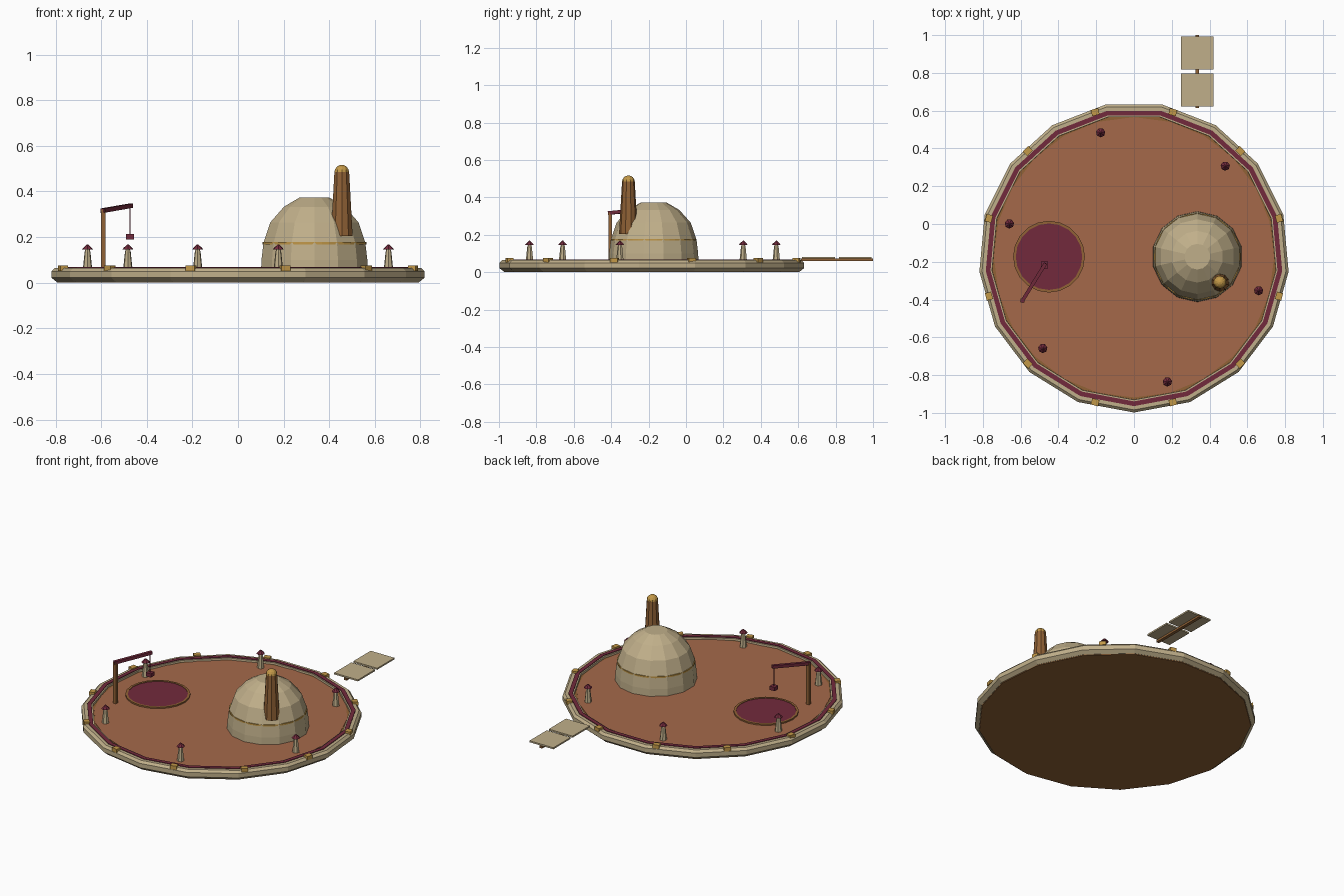
import bpy, bmesh, math
from mathutils import Vector

if "Cube" in bpy.data.objects:
    bpy.data.objects.remove(bpy.data.objects["Cube"])

def srgb(r, g, b):
    return tuple(((c / 255 + 0.055) / 1.055) ** 2.4 for c in (r, g, b)) + (1,)

def material(name, *rgb):
    m = bpy.data.materials.new(name)
    m.diffuse_color = srgb(*rgb)
    m.use_nodes = True
    m.node_tree.nodes["Principled BSDF"].inputs["Base Color"].default_value = m.diffuse_color
    return m

CREAM = material("cream", 192, 175, 138)
TERRA = material("terracotta", 165, 105, 74)
MAROON = material("maroon", 114, 42, 60)
BRASS = material("brass", 194, 152, 72)
BROWN = material("brown", 145, 98, 54)
CY = -0.176  # platform centre

def finish(name, bm, mats):
    bmesh.ops.recalc_face_normals(bm, faces=bm.faces)
    me = bpy.data.meshes.new(name)
    bm.to_mesh(me)
    bm.free()
    for m in mats:
        me.materials.append(m)
    ob = bpy.data.objects.new(name, me)
    bpy.context.collection.objects.link(ob)
    return ob

def lathe(name, profile, n, centre, mat, start=-90, closed=False):
    """Spin an (r, z) profile; open profiles get end caps, closed ones make rings."""
    bm = bmesh.new()
    rings = []
    for r, z in profile:
        rings.append([bm.verts.new((centre[0] + r * math.cos(a), centre[1] + r * math.sin(a), z))
                      for a in (math.radians(start) + math.tau * k / n for k in range(n))])
    pairs = list(zip(rings, rings[1:]))
    if closed:
        pairs.append((rings[-1], rings[0]))
    for lo, hi in pairs:
        for k in range(n):
            j = (k + 1) % n
            bm.faces.new((lo[k], lo[j], hi[j], hi[k]))
    if not closed:
        bm.faces.new(rings[0])
        bm.faces.new(rings[-1])
    return finish(name, bm, [mat])

def ring(name, r0, r1, z0, z1, n, centre, mat):
    return lathe(name, [(r0, z0), (r1, z0), (r1, z1), (r0, z1)], n, centre, mat, closed=True)

def box(name, centre, size, mat, turn=0):
    bm = bmesh.new()
    bmesh.ops.create_cube(bm, size=1)
    bmesh.ops.scale(bm, vec=size, verts=bm.verts)
    ob = finish(name, bm, [mat])
    ob.location = centre
    ob.rotation_euler.z = turn
    return ob

def beam(name, a, b, width, mat):
    a, b = Vector(a), Vector(b)
    ob = box(name, (a + b) / 2, (width, width, (b - a).length), mat)
    ob.rotation_euler = (b - a).to_track_quat('Z', 'Y').to_euler()
    return ob

P = (0, CY)

# Platform: hull rim, underside, floor and rim stripe
lathe("underside", [(0.796, 0.0), (0.798, 0.006)], 17, P, BROWN)
lathe("platform_rim", [(0.75, 0.004), (0.799, 0.004), (0.822, 0.022), (0.822, 0.05),
                       (0.808, 0.064), (0.755, 0.064)], 17, P, CREAM, closed=True)
lathe("floor_edge", [(0.757, 0.02), (0.757, 0.052)], 17, P, BROWN)
lathe("floor", [(0.742, 0.03), (0.742, 0.055)], 24, P, TERRA)
ring("rim_stripe", 0.763, 0.788, 0.055, 0.068, 17, P, MAROON)

# Brass cleats around the rim
for k in range(12):
    a = math.radians(15 + 30 * k)
    box(f"rim_cleat_{k + 1}", (0.795 * math.cos(a), CY + 0.795 * math.sin(a), 0.064),
        (0.034, 0.04, 0.024), BRASS, a)

# Lamp posts
for k in range(6):
    a = math.radians(45 + 60 * k)
    c = (0.683 * math.cos(a), CY + 0.683 * math.sin(a))
    lathe(f"lamp_post_{k + 1}", [(0.022, 0.05), (0.013, 0.135), (0.009, 0.148)], 7, c, CREAM)
    lathe(f"lamp_cap_{k + 1}", [(0.025, 0.145), (0.02, 0.152), (0.003, 0.168)], 7, c, MAROON)

# Dome with a brass band that just breaks through the facets
D = (0.335, CY + 0.003)
lathe("dome", [(0.24, 0.05), (0.238, 0.10), (0.229, 0.175), (0.198, 0.265),
               (0.137, 0.333), (0.068, 0.373)], 14, D, CREAM)
ring("dome_band", 0.215, 0.2285, 0.168, 0.178, 42, D, BRASS)

# Chimney with rounded brass tip
C = (0.455, -0.308)
lathe("chimney", [(0.05, 0.205), (0.034, 0.485)], 10, C, BROWN)
lathe("chimney_tip", [(0.034 * math.cos(t), 0.483 + 0.034 * math.sin(t))
                      for t in (math.radians(d) for d in (0, 22, 45, 66, 86))], 10, C, BRASS)

# Round landing pad
L = (-0.45, CY + 0.003)
lathe("pad", [(0.178, 0.04), (0.178, 0.061)], 20, L, MAROON)
ring("pad_edge", 0.176, 0.19, 0.045, 0.064, 20, L, BROWN)

# Crane with hanging load
box("crane_post", (-0.59, -0.405, 0.185), (0.02, 0.02, 0.27), BROWN)
beam("crane_arm", (-0.595, -0.413, 0.316), (-0.468, -0.208, 0.338), 0.019, MAROON)
box("crane_cable", (-0.474, -0.217, 0.27), (0.004, 0.004, 0.13), MAROON)
box("crane_load", (-0.474, -0.217, 0.201), (0.036, 0.036, 0.024), MAROON)

# Solar panels on a spar behind the platform
box("panel_spar", (0.335, 0.807, 0.066), (0.02, 0.386, 0.013), BROWN)
for name, y in (("inner", 0.709), ("outer", 0.905)):
    box(f"{name}_solar_panel", (0.335, y, 0.077), (0.17, 0.176, 0.01), CREAM)
